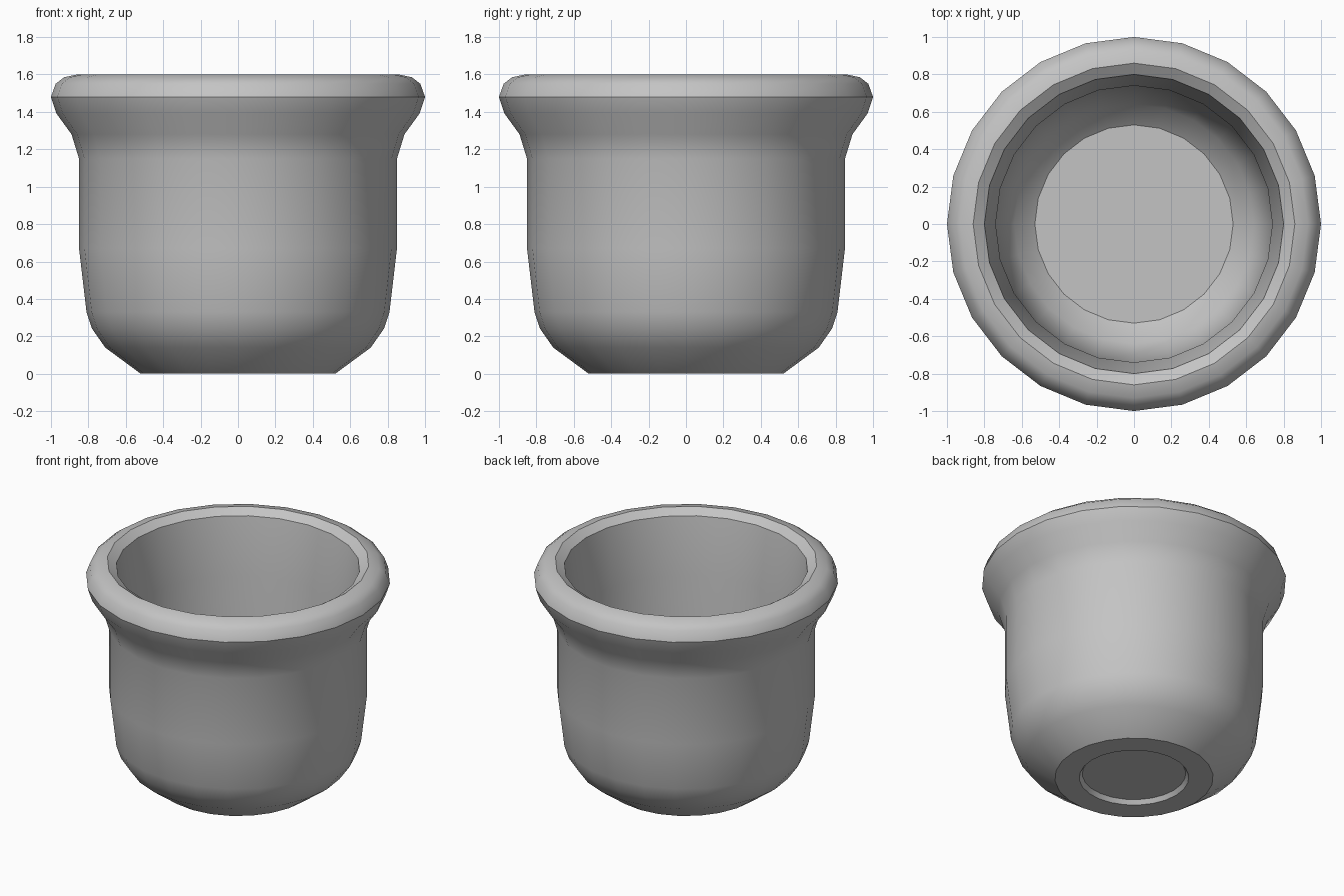
import bpy, bmesh, math

cube = bpy.data.objects.get("Cube")
if cube:
    bpy.data.objects.remove(cube)

SIDES = 24

# Plain grey material
grey = bpy.data.materials.new("plain_grey")
grey.use_nodes = True
colour = (0.55, 0.55, 0.55, 1)
grey.diffuse_color = colour
grey.node_tree.nodes["Principled BSDF"].inputs["Base Color"].default_value = colour

# Half sections as (radius, height)
base = [(0, 0.03), (0.34, 0.03), (0.36, 0)]
outer_wall = [(0.52, 0), (0.71, 0.14), (0.78, 0.24), (0.81, 0.33), (0.85, 0.67), (0.85, 1.15)]
rim = [(0.89, 1.28), (0.97, 1.39), (1, 1.48), (0.975, 1.55), (0.93, 1.585), (0.86, 1.6), (0.80, 1.56)]
inner_wall = [(0.74, 1.15), (0.74, 0.67), (0.70, 0.35), (0.64, 0.23), (0.53, 0.14), (0, 0.14)]


def lathe(name, section, material):
    """Turn a half section around the z axis into a smooth-shaded object."""
    bm = bmesh.new()
    verts = [bm.verts.new((r, 0, z)) for r, z in section]
    edges = [bm.edges.new(pair) for pair in zip(verts, verts[1:])]
    bmesh.ops.spin(bm, geom=verts + edges, cent=(0, 0, 0), axis=(0, 0, 1),
                   angle=math.tau, steps=SIDES, use_merge=False)
    bmesh.ops.remove_doubles(bm, verts=bm.verts[:], dist=0.0005)
    bmesh.ops.recalc_face_normals(bm, faces=bm.faces[:])
    mesh = bpy.data.meshes.new(name)
    bm.to_mesh(mesh)
    bm.free()
    mesh.materials.append(material)
    obj = bpy.data.objects.new(name, mesh)
    bpy.context.collection.objects.link(obj)
    bpy.ops.object.select_all(action="DESELECT")
    obj.select_set(True)
    bpy.context.view_layer.objects.active = obj
    bpy.ops.object.shade_smooth_by_angle(angle=math.radians(35))
    return obj


# Hollow pot with a flared rim and a shallow recess underneath
lathe("pot", base + outer_wall + rim + inner_wall, grey)
